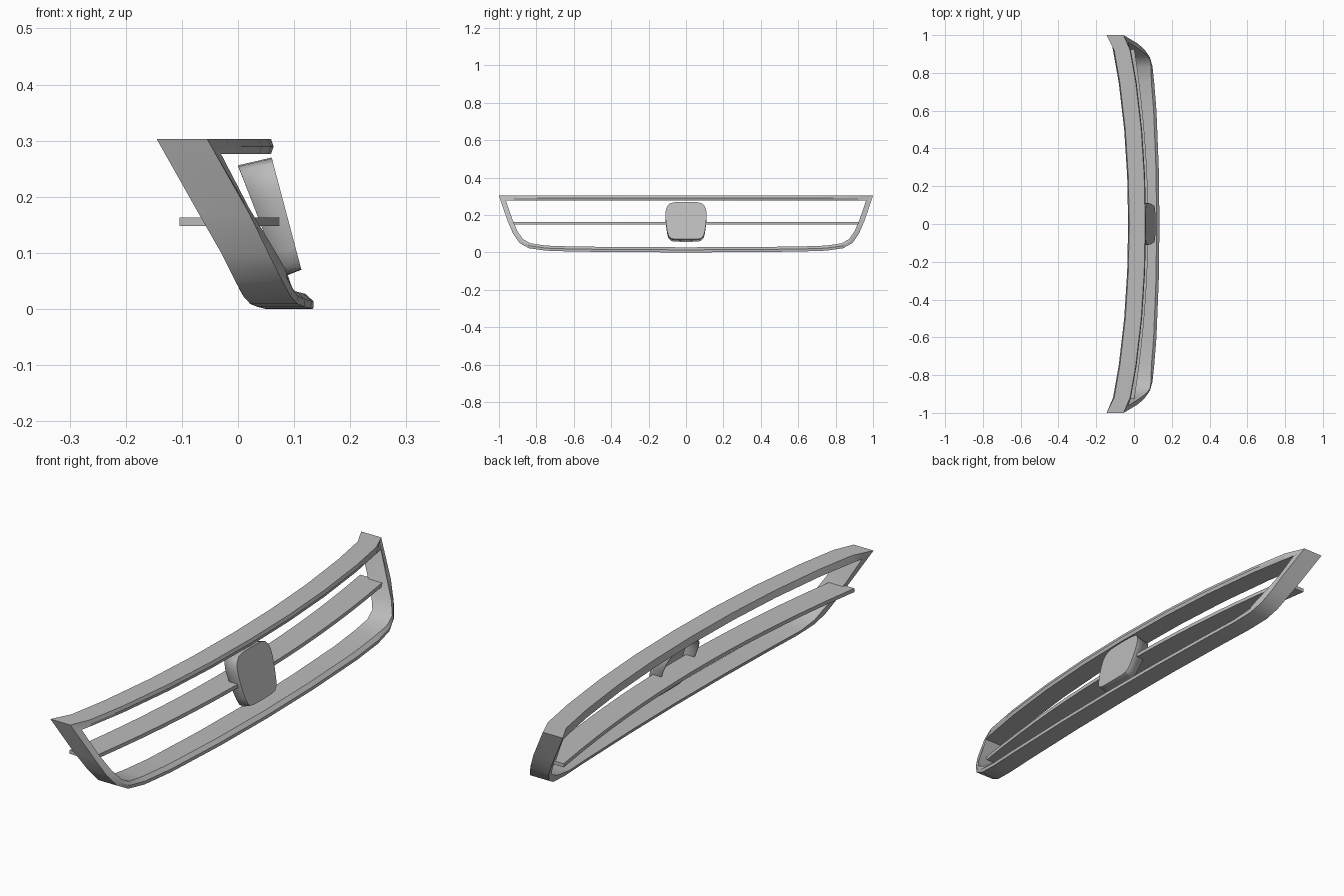
import bpy, bmesh, math
from mathutils import Vector

cube = bpy.data.objects.get("Cube")
if cube:
    bpy.data.objects.remove(cube)

GREY = (0.5, 0.5, 0.5, 1)
mat = bpy.data.materials.new("satin grey")
mat.use_nodes = True
mat.diffuse_color = GREY
mat.node_tree.nodes["Principled BSDF"].inputs["Base Color"].default_value = GREY


def loft(name, sections, closed_path, closed_section=True, caps=False):
    """Skin a list of equally long sections into a mesh object."""
    bm = bmesh.new()
    rows = [[bm.verts.new(p) for p in s] for s in sections]
    n = len(rows[0])
    pairs = list(zip(rows, rows[1:]))
    if closed_path:
        pairs.append((rows[-1], rows[0]))
    for a, b in pairs:
        for i in range(n if closed_section else n - 1):
            j = (i + 1) % n
            bm.faces.new((a[i], a[j], b[j], b[i]))
    if caps:
        bm.faces.new(rows[0])
        bm.faces.new(rows[-1])
    bmesh.ops.recalc_face_normals(bm, faces=bm.faces)
    mesh = bpy.data.meshes.new(name)
    bm.to_mesh(mesh)
    bm.free()
    mesh.materials.append(mat)
    obj = bpy.data.objects.new(name, mesh)
    bpy.context.collection.objects.link(obj)
    bpy.ops.object.select_all(action='DESELECT')
    obj.select_set(True)
    bpy.context.view_layer.objects.active = obj
    bpy.ops.object.shade_smooth_by_angle(angle=math.radians(30))
    return obj


# Surround: half outline as (y, z, front x, x shift of the inner edge)
half = [(0, 0, .14, -.02), (.3, .001, .136, -.02), (.6, .004, .124, -.02),
        (.75, .009, .112, -.02), (.84, .022, .1, -.01), (.89, .05, .085, 0),
        (.925, .1, .06, 0), (.955, .17, .02, 0), (1, .303, -.055, .025),
        (.92, .303, -.015, -.006), (.75, .303, .015, -.006),
        (.5, .303, .044, -.006), (.25, .303, .06, -.006), (0, .303, .065, -.006)]
outline = half + [(-y, z, x, s) for y, z, x, s in half[-2:0:-1]]
WALL, DEPTH = .027, .09

sections = []
count = len(outline)
for i, (y, z, x, shift) in enumerate(outline):
    here = Vector((y, z))
    d1 = (here - Vector(outline[i - 1][:2])).normalized()
    d2 = (Vector(outline[(i + 1) % count][:2]) - here).normalized()
    n1, n2 = Vector((-d1.y, d1.x)), Vector((-d2.y, d2.x))
    inner = here + (n1 + n2) * WALL / (1 + n1.dot(n2))
    mid = here.lerp(inner, .5)
    lip = .006 if abs(y) < .95 else 0
    sections.append([(x - DEPTH, *here), (x - lip, *here),
                     (x + shift / 4, *mid), (x + shift, *inner),
                     (x + shift - DEPTH, *inner)])
loft("grille_surround", sections, True)

# Curved horizontal slat
stations = [-.935] + [.9 * k / 8 for k in range(-8, 9)] + [.935]
bar = []
for y in stations:
    front = .075 - .085 * y * y
    back = front - .105
    bar.append([(front, y, .148), (front, y, .163), (back, y, .163), (back, y, .148)])
loft("grille_slat", bar, False, caps=True)

# Centre badge: blank rounded shield, open at the back
right = [(0, .27), (.06, .268), (.085, .262), (.1, .247), (.108, .225), (.11, .2),
         (.107, .155), (.1, .11), (.093, .088), (.08, .075), (.06, .071), (0, .07)]
shield = right + [(-y, z) for y, z in right[-2:0:-1]]


def badge_ring(t):
    """Ring of the shield: t = 0 at the front face, t = 1 at the rear rim."""
    ring = []
    for y, z in shield:
        up = (z - .07) / .2
        ring.append((.113 - .053 * up - t * (.036 + .024 * up), y, z - t * .014))
    return ring


badge = loft("centre_badge", [badge_ring(0), badge_ring(1)], False)
bm = bmesh.new()
bm.from_mesh(badge.data)
bm.verts.ensure_lookup_table()
bm.faces.new(bm.verts[:len(shield)])
bmesh.ops.recalc_face_normals(bm, faces=bm.faces)
# The face must look forward
bm.normal_update()
if max(bm.faces, key=lambda f: f.calc_area()).normal.x < 0:
    bmesh.ops.reverse_faces(bm, faces=bm.faces)
bm.to_mesh(badge.data)
bm.free()
bpy.ops.object.shade_smooth_by_angle(angle=math.radians(30))
shell = badge.modifiers.new("shell", 'SOLIDIFY')
shell.thickness = .004
